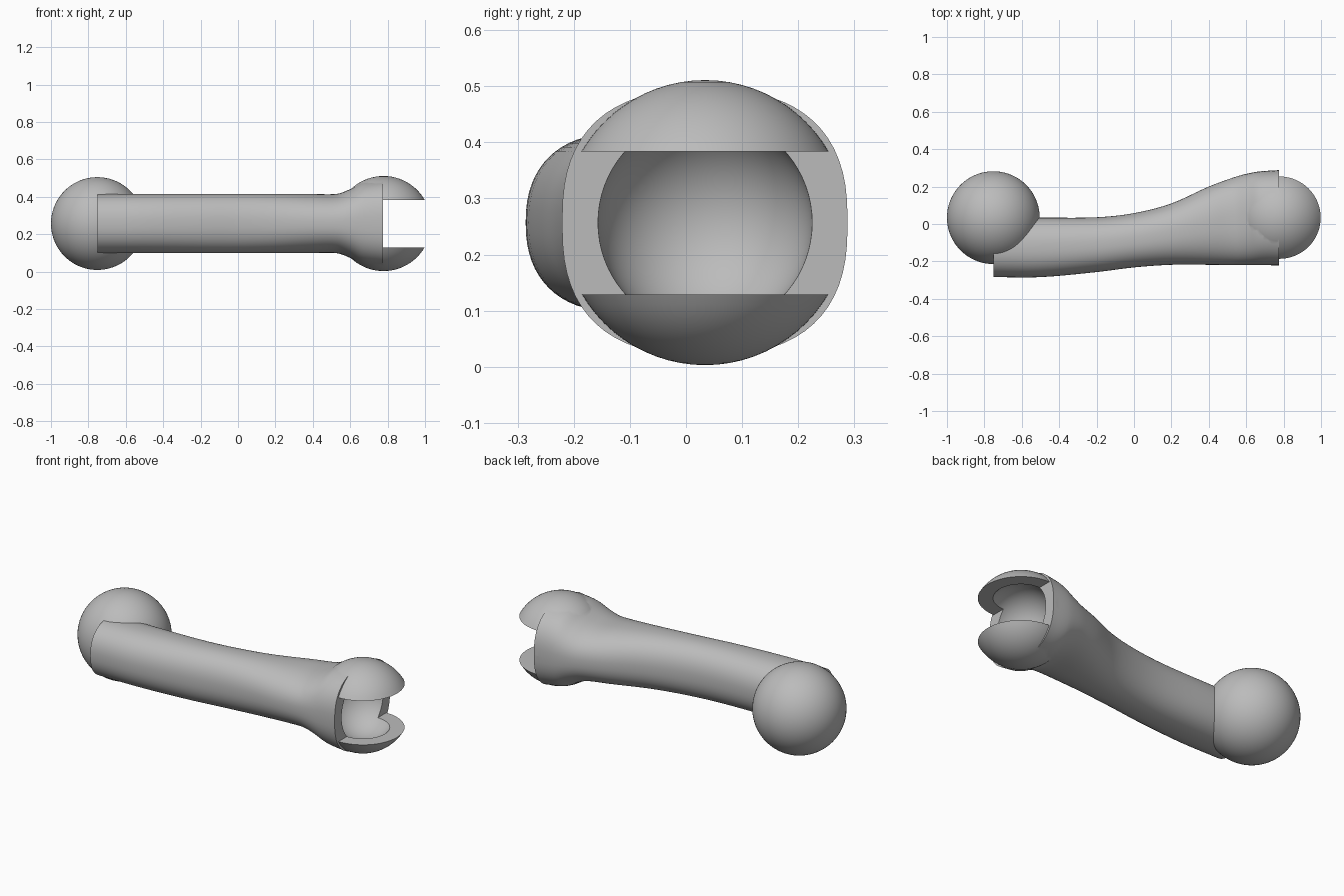
import bpy, bmesh, math
from mathutils import Vector

cube = bpy.data.objects.get("Cube")
if cube:
    bpy.data.objects.remove(cube, do_unlink=True)

MID_Y, MID_Z = 0.034, 0.257
SOCKET = (0.778, MID_Y, MID_Z)

grey = bpy.data.materials.new("plain_grey")
grey.use_nodes = True
colour = (0.5, 0.5, 0.5, 1)
grey.diffuse_color = colour
grey.node_tree.nodes["Principled BSDF"].inputs["Base Color"].default_value = colour


def finish(name, bm):
    bmesh.ops.recalc_face_normals(bm, faces=bm.faces)
    mesh = bpy.data.meshes.new(name)
    bm.to_mesh(mesh)
    bm.free()
    mesh.materials.append(grey)
    obj = bpy.data.objects.new(name, mesh)
    bpy.context.collection.objects.link(obj)
    return obj


def sphere(name, centre, radius):
    bm = bmesh.new()
    bmesh.ops.create_uvsphere(bm, u_segments=72, v_segments=36, radius=radius)
    bmesh.ops.translate(bm, verts=bm.verts, vec=centre)
    return finish(name, bm)


def box(name, low, high):
    bm = bmesh.new()
    bmesh.ops.create_cube(bm, size=1)
    low, high = Vector(low), Vector(high)
    bmesh.ops.scale(bm, verts=bm.verts, vec=high - low)
    bmesh.ops.translate(bm, verts=bm.verts, vec=(low + high) / 2)
    return finish(name, bm)


def activate(obj):
    bpy.ops.object.select_all(action='DESELECT')
    obj.select_set(True)
    bpy.context.view_layer.objects.active = obj


def combine(obj, other, operation):
    mod = obj.modifiers.new(operation.lower(), 'BOOLEAN')
    mod.operation, mod.solver, mod.object = operation, 'EXACT', other
    activate(obj)
    bpy.ops.object.modifier_apply(modifier=mod.name)
    bpy.data.objects.remove(other, do_unlink=True)


def smooth_rows(rows, steps):
    """Pass a smooth curve through every column of the rows."""
    rows = [Vector(r) for r in rows]
    result = []
    for i in range(len(rows) - 1):
        a, b = rows[i], rows[i + 1]
        before, after = rows[max(i - 1, 0)], rows[min(i + 2, len(rows) - 1)]
        span = b[0] - a[0]
        ta = (b - before) * (span / (b[0] - before[0]))
        tb = (after - a) * (span / (after[0] - a[0]))
        for k in range(steps):
            t = k / steps
            result.append(a * (2*t**3 - 3*t**2 + 1) + ta * (t**3 - 2*t**2 + t)
                          + b * (3*t**2 - 2*t**3) + tb * (t**3 - t**2))
    return result + [rows[-1]]


# Arm: rounded sections along x (x, front edge, back edge, half height)
stations = [
    (-0.75, -0.284, 0.034, 0.158),
    (-0.50, -0.284, 0.034, 0.158),
    (-0.20, -0.257, 0.036, 0.158),
    (0.00, -0.232, 0.058, 0.158),
    (0.20, -0.218, 0.110, 0.158),
    (0.40, -0.218, 0.200, 0.158),
    (0.53, -0.219, 0.248, 0.159),
    (0.60, -0.220, 0.268, 0.184),
    (0.67, -0.220, 0.281, 0.221),
    (0.775, -0.221, 0.288, 0.237),
]
SIDES = 64
bm = bmesh.new()
rings = []
# Vectors hold four columns: x, front, back, half height
for x, front, back, half in smooth_rows(stations, 5):
    power = 2 / (2.3 if x < 0.4 else 2.3 + 0.25 * (x - 0.4) / 0.375)
    ring = []
    for s in range(SIDES):
        a = math.tau * s / SIDES
        c, d = math.cos(a), math.sin(a)
        y = (front + back) / 2 + (back - front) / 2 * math.copysign(abs(c) ** power, c)
        ring.append(bm.verts.new((x, y, MID_Z + half * math.copysign(abs(d) ** power, d))))
    rings.append(ring)
for r, q in zip(rings, rings[1:]):
    for s in range(SIDES):
        n = (s + 1) % SIDES
        bm.faces.new((r[s], r[n], q[n], q[s]))
bm.faces.new(rings[0])
bm.faces.new(rings[-1])
arm = finish("arm_with_socket", bm)

# Socket: outer shell joined to the arm, then hollowed and slotted
combine(arm, sphere("socket_shell", SOCKET, 0.254), 'UNION')
combine(arm, sphere("socket_cavity", SOCKET, 0.191), 'DIFFERENCE')
combine(arm, box("socket_slot", (0.775, -0.5, 0.129), (1.2, 0.5, 0.384)), 'DIFFERENCE')

# Ball at the other end
ball = sphere("ball", (-0.752, MID_Y, MID_Z), 0.248)

for obj in (arm, ball):
    activate(obj)
    bpy.ops.object.shade_smooth_by_angle(angle=math.radians(35))
